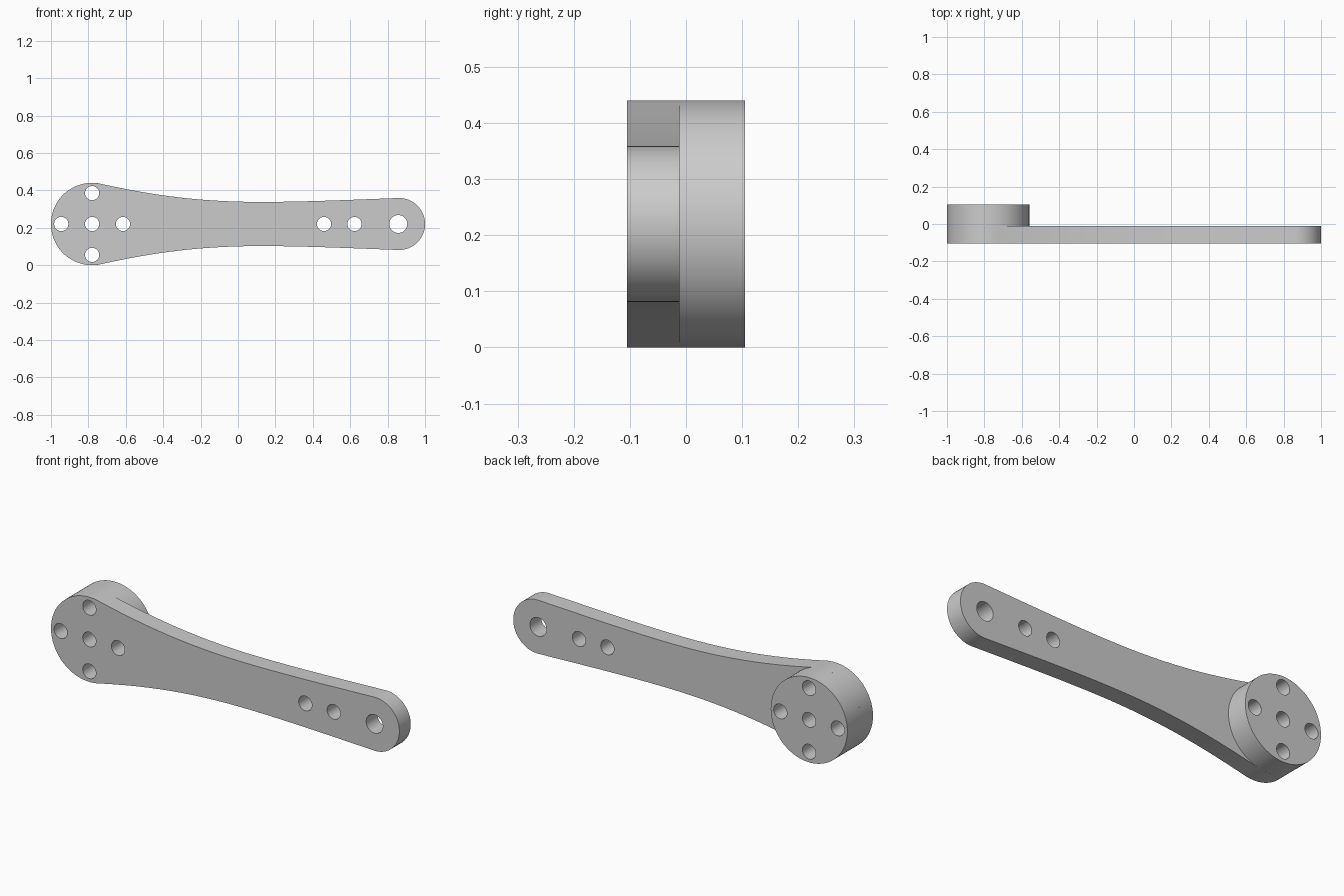
import bpy
import bmesh
from math import cos, sin, pi, radians
from mathutils import Vector
from mathutils.geometry import interpolate_bezier

if "Cube" in bpy.data.objects:
    bpy.data.objects.remove(bpy.data.objects["Cube"])

AXIS_Z = 0.22            # height of the long centre line
HUB_X, HUB_R = -0.78, 0.22
TIP_X, TIP_R = 0.861, 0.139
FRONT, STEP, BACK = -0.105, -0.012, 0.105

metal = bpy.data.materials.new("plain grey metal")
metal.use_nodes = True
grey = (0.6, 0.6, 0.6, 1)
metal.diffuse_color = grey
metal.node_tree.nodes["Principled BSDF"].inputs["Base Color"].default_value = grey


def arc(x, z, r, start, end, steps):
    """Points on an arc, angles in degrees."""
    angles = [radians(start + (end - start) * i / steps) for i in range(steps + 1)]
    return [(x + r * cos(a), z + r * sin(a)) for a in angles]


def circle(x, z, r, steps=48):
    return arc(x, z, r, 0, 360, steps)[:-1]


def bezier(*points):
    return [(p.x, p.y) for p in interpolate_bezier(*[Vector(p) for p in points], 24)]


def plate(name, loops, front, back):
    """Fill an outline with holes and extrude it from front to back."""
    bm = bmesh.new()
    for loop in loops:
        verts = [bm.verts.new((x, front, z + AXIS_Z)) for x, z in loop]
        for a, b in zip(verts, verts[1:] + verts[:1]):
            bm.edges.new((a, b))
    bmesh.ops.triangle_fill(bm, edges=bm.edges[:], use_beauty=True)
    extruded = bmesh.ops.extrude_face_region(bm, geom=bm.faces[:], use_keep_orig=True)
    moved = [v for v in extruded["geom"] if isinstance(v, bmesh.types.BMVert)]
    bmesh.ops.translate(bm, verts=moved, vec=(0, back - front, 0))
    bmesh.ops.recalc_face_normals(bm, faces=bm.faces[:])
    mesh = bpy.data.meshes.new(name)
    bm.to_mesh(mesh)
    bm.free()
    mesh.materials.append(metal)
    obj = bpy.data.objects.new(name, mesh)
    bpy.context.collection.objects.link(obj)
    bpy.ops.object.select_all(action="DESELECT")
    obj.select_set(True)
    bpy.context.view_layer.objects.active = obj
    bpy.ops.object.shade_smooth_by_angle(angle=radians(30))


# Waisted upper edge, running from the hub to the tip
leave = 77.5
hub_edge = arc(HUB_X, 0, HUB_R, leave, leave, 1)[0]
upper = bezier(hub_edge, (-0.45, 0.152), (-0.2, 0.118), (0.12, 0.118))
upper += bezier((0.12, 0.118), (0.36, 0.118), (0.62, 0.13), (TIP_X, TIP_R))[1:]
lower = [(x, -z) for x, z in reversed(upper)]
tip = arc(TIP_X, 0, TIP_R, 90, -90, 48)[1:-1]
hub = arc(HUB_X, 0, HUB_R, -leave, leave - 360, 72)[1:-1]
outline = upper + tip + lower + hub

# Bolt pattern: one centre hole and four around it
hub_holes = [circle(HUB_X, 0, 0.038)]
for i in range(4):
    a = i * pi / 2
    hub_holes.append(circle(HUB_X + 0.165 * cos(a), 0.165 * sin(a), 0.038))
arm_holes = [circle(0.46, 0, 0.038), circle(0.623, 0, 0.038), circle(0.857, 0, 0.048)]

plate("lever_arm", [outline] + hub_holes + arm_holes, FRONT, STEP)
plate("hub_boss", [circle(HUB_X, 0, HUB_R, 96)] + hub_holes, STEP, BACK)
